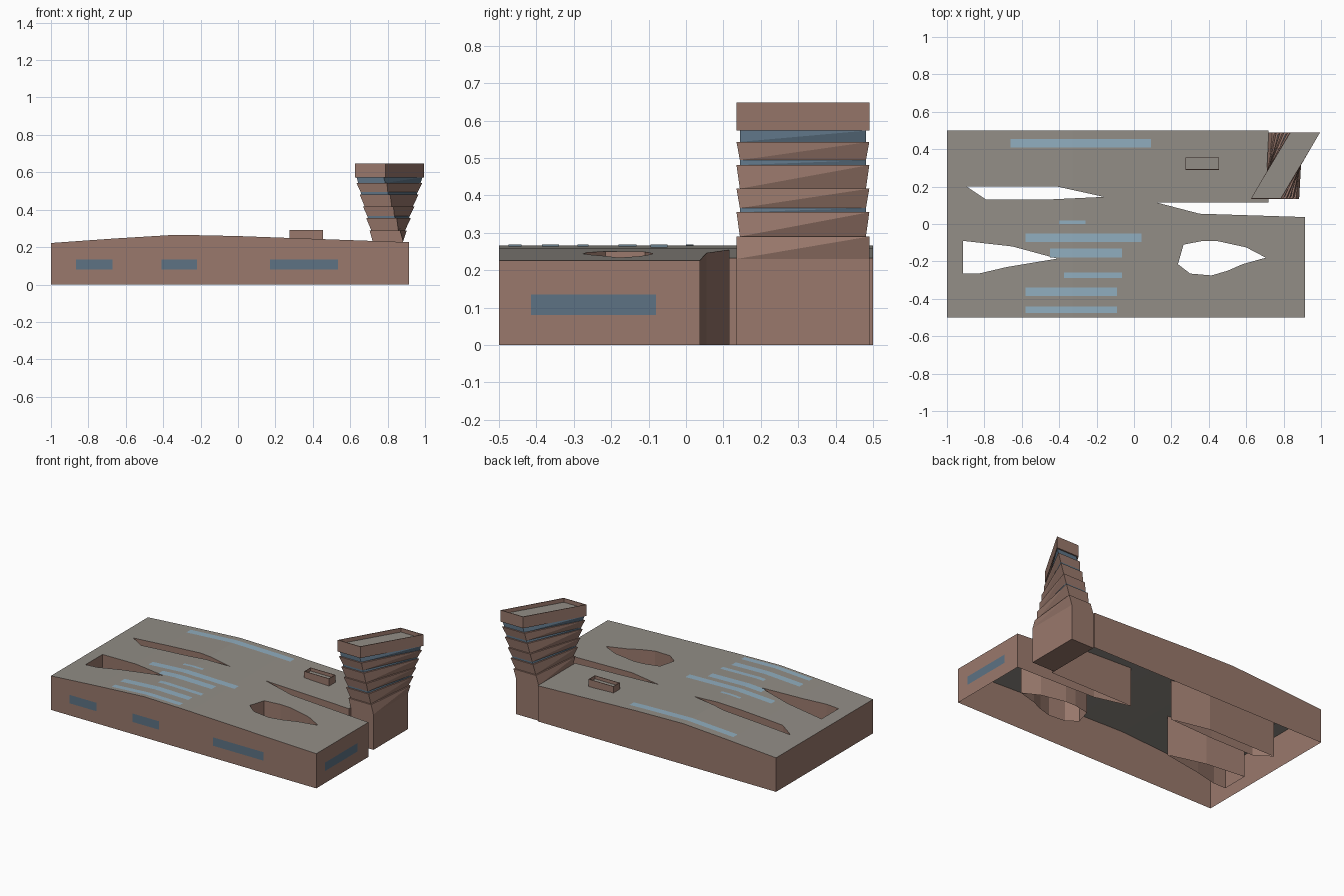
import bpy, bmesh

if "Cube" in bpy.data.objects:
    bpy.data.objects.remove(bpy.data.objects["Cube"])

def material(name, rgb):
    m = bpy.data.materials.new(name)
    m.diffuse_color = (*rgb, 1)
    m.use_nodes = True
    m.node_tree.nodes["Principled BSDF"].inputs["Base Color"].default_value = m.diffuse_color
    return m

COPPER = material("copper", (0.32, 0.19, 0.15))
ROOF = material("roof_grey", (0.29, 0.27, 0.24))
WINDOW = material("window_glass", (0.11, 0.17, 0.23))
SKYLIGHT = material("skylight_glass", (0.28, 0.42, 0.52))

def finish(name, bm, mats):
    me = bpy.data.meshes.new(name)
    bm.to_mesh(me)
    bm.free()
    for m in mats:
        me.materials.append(m)
    ob = bpy.data.objects.new(name, me)
    bpy.context.collection.objects.link(ob)
    return ob

# Roof height along x
PROFILE = [(-1, .222), (-.66, .246), (-.33, .266), (0, .259), (.3, .248), (1, .223)]

def roof_z(x):
    for (xa, za), (xb, zb) in zip(PROFILE, PROFILE[1:]):
        if x <= xb:
            return za + (zb - za) * (x - xa) / (xb - xa)
    return PROFILE[-1][1]

def roof_sheet(loops, lift=0.0):
    """Flat outline with holes, creased and raised to the roof profile."""
    bm = bmesh.new()
    for loop in loops:
        vs = [bm.verts.new((x, y, 0)) for x, y in loop]
        for a, b in zip(vs, vs[1:] + vs[:1]):
            bm.edges.new((a, b))
    bmesh.ops.triangle_fill(bm, use_beauty=True, edges=bm.edges[:], normal=(0, 0, 1))
    for x, _ in PROFILE[1:-1]:
        bmesh.ops.bisect_plane(bm, geom=bm.verts[:] + bm.edges[:] + bm.faces[:],
                               plane_co=(x, 0, 0), plane_no=(1, 0, 0))
    for v in bm.verts:
        v.co.z = roof_z(v.co.x) + lift
    bm.normal_update()
    for f in bm.faces:
        if f.normal.z < 0:
            f.normal_flip()
    return bm

# Main hall: roof with courtyards, walls dropped from every boundary, open below
outline = [(-1, -.5), (.915, -.5), (.915, .037), (.35, .055), (.12, .115),
           (.72, .115), (.72, .5), (-1, .5)]
court_north = [(-.895, .2), (-.41, .2), (-.16, .145), (-.48, .13), (-.79, .13)]
court_west = [(-.915, -.09), (-.65, -.12), (-.41, -.185), (-.68, -.23),
              (-.83, -.265), (-.915, -.265)]
court_east = [(.265, -.11), (.37, -.09), (.44, -.09), (.6, -.125), (.705, -.18),
              (.58, -.215), (.5, -.25), (.415, -.275), (.3, -.265), (.235, -.215)]
bm = roof_sheet([outline, court_north, court_west, court_east])
roof_faces = set(bm.faces)
rim = [e for e in bm.edges if e.is_boundary]
new = bmesh.ops.extrude_edge_only(bm, edges=rim)["geom"]
for v in new:
    if isinstance(v, bmesh.types.BMVert):
        v.co.z = 0
for f in bm.faces:
    f.material_index = 0 if f in roof_faces else 1
bmesh.ops.recalc_face_normals(bm, faces=bm.faces[:])
bm.normal_update()
if next(iter(roof_faces)).normal.z < 0:
    bmesh.ops.reverse_faces(bm, faces=bm.faces[:])
finish("main_hall", bm, [ROOF, COPPER])

# Skylight strips lying on the roof
strips = [(-.66, .09, .41, .455), (-.4, -.26, 0, .02), (-.58, .04, -.095, -.05),
          (-.45, -.065, -.18, -.132), (-.375, -.065, -.29, -.26),
          (-.58, -.09, -.385, -.34), (-.58, -.09, -.475, -.44)]
for i, (x0, x1, y0, y1) in enumerate(strips):
    bm = roof_sheet([[(x0, y0), (x1, y0), (x1, y1), (x0, y1)]], .003)
    finish(f"skylight_{i + 1}", bm, [SKYLIGHT])

# Wall windows
def window(name, corners):
    bm = bmesh.new()
    bm.faces.new([bm.verts.new((x, y, z)) for z, pair in
                  ((.08, corners), (.135, corners[::-1])) for x, y in pair])
    finish(name, bm, [WINDOW])

for i, (a, b) in enumerate([(-.865, -.67), (-.41, -.22), (.17, .535)]):
    window(f"front_window_{i + 1}", [(a, -.502), (b, -.502)])
window("side_window", [(.917, -.415), (.917, -.08)])

# Lofted stack of four-cornered rings; the top cap may have its own material
def loft(name, rings, mat, top_mat=None):
    bm = bmesh.new()
    rows = [[bm.verts.new(p) for p in ring] for ring in rings]
    for lo, hi in zip(rows, rows[1:]):
        for i in range(4):
            j = (i + 1) % 4
            bm.faces.new((lo[i], lo[j], hi[j]))
            bm.faces.new((lo[i], hi[j], hi[i]))
    bm.faces.new(rows[0][::-1])
    bm.faces.new(rows[-1]).material_index = 1
    bmesh.ops.dissolve_limit(bm, angle_limit=.002, verts=bm.verts[:], edges=bm.edges[:],
                             delimit={'MATERIAL'})
    finish(name, bm, [mat, top_mat or mat])

def section(z, inset=0.0):
    """Tower plan: rectangle at the base, skewing to a parallelogram at the top."""
    t = min(max((z - .23) / (.573 - .23), 0), 1)
    xf, xb = .72 - .095 * t, .72 + .112 * t
    w, k = .163, inset
    return [(xf + k, .135 + k, z), (xf + w - k, .135 + k, z),
            (xb + w - k, .49 - k, z), (xb + k, .49 - k, z)]

# Twisting tower: base, flared tiers, glazed gaps, parapet
loft("tower_base", [section(0), section(.23), section(.29)], COPPER)
for i, (z0, z1) in enumerate([(.29, .355), (.366, .418), (.418, .481), (.494, .543)]):
    loft(f"tower_tier_{i + 1}", [section(z0, .009), section(z1)], COPPER)
for i, (z0, z1) in enumerate([(.355, .366), (.481, .494), (.543, .573)]):
    loft(f"tower_glazing_{i + 1}", [section(z0, .009), section(z1, .009)], WINDOW)
loft("tower_parapet", [section(.573), section(.648), section(.648, .004),
                       section(.622, .004)], COPPER, ROOF)

# Small rooftop plant box with recessed top
def box_ring(z, k=0.0):
    return [(.275 + k, .29 + k, z), (.455 - k, .29 + k, z),
            (.455 - k, .355 - k, z), (.275 + k, .355 - k, z)]

loft("rooftop_box", [box_ring(.235), box_ring(.291), box_ring(.291, .003),
                     box_ring(.27, .003)], COPPER, ROOF)
